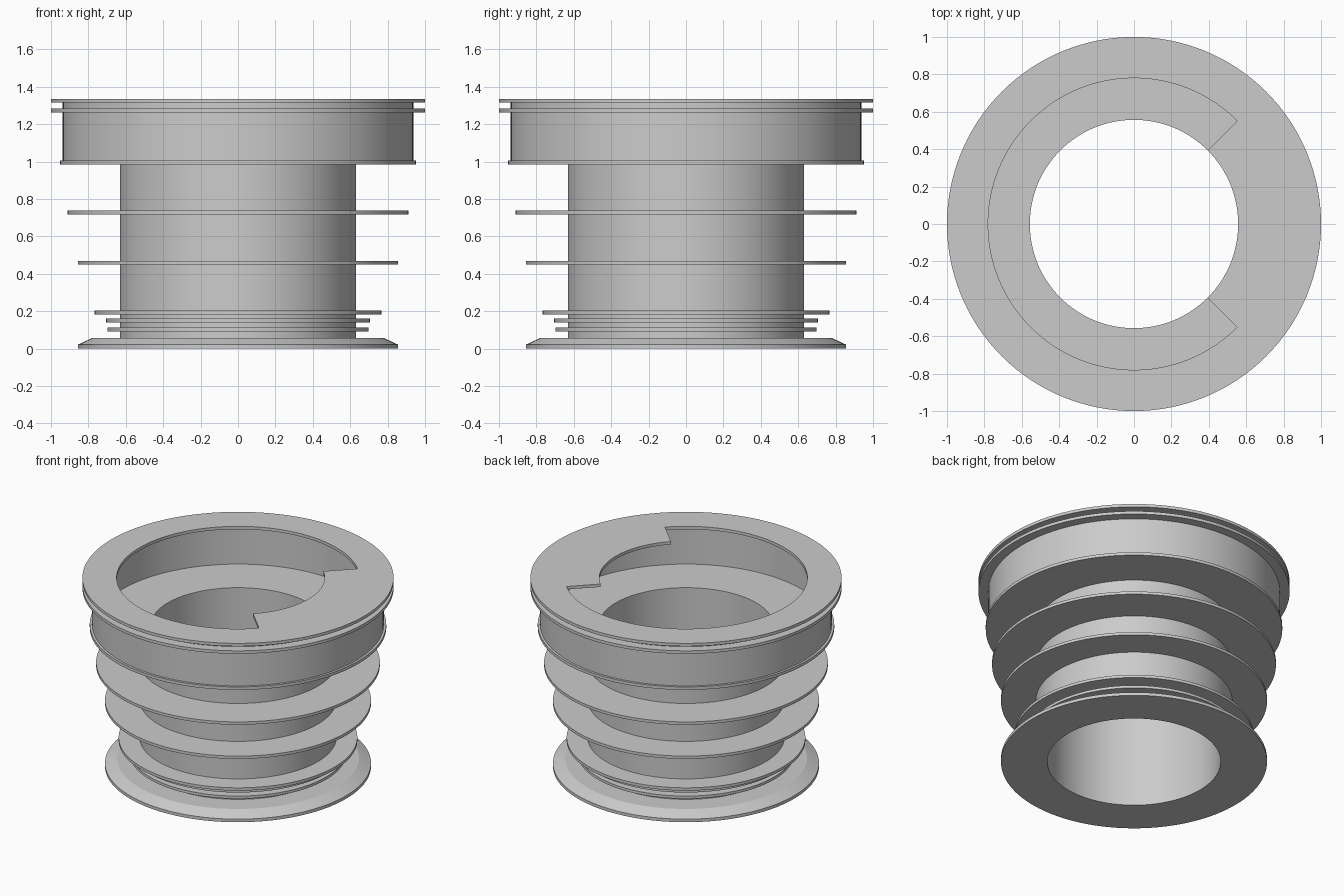
import bpy
import bmesh
import math

SEGMENTS = 128

# Remove the default cube
cube = bpy.data.objects.get("Cube")
if cube:
    bpy.data.objects.remove(cube, do_unlink=True)

# Single plain grey
GREY = (0.6, 0.6, 0.6, 1.0)
grey = bpy.data.materials.new("plain_grey")
grey.use_nodes = True
grey.diffuse_color = GREY
grey.node_tree.nodes["Principled BSDF"].inputs["Base Color"].default_value = GREY


def lathe(profile):
    """Revolve a closed (radius, z) outline around the z axis."""
    bm = bmesh.new()
    columns = []
    for i in range(SEGMENTS):
        a = 2 * math.pi * i / SEGMENTS
        columns.append([bm.verts.new((r * math.cos(a), r * math.sin(a), z))
                        for r, z in profile])
    n = len(profile)
    for i in range(SEGMENTS):
        c, d = columns[i], columns[(i + 1) % SEGMENTS]
        for j in range(n):
            k = (j + 1) % n
            bm.faces.new((c[j], d[j], d[k], c[k]))
    return bm


def finish(name, bm):
    """Turn the bmesh into a smooth-shaded object with sharp corners."""
    bmesh.ops.recalc_face_normals(bm, faces=bm.faces[:])
    mesh = bpy.data.meshes.new(name)
    bm.to_mesh(mesh)
    bm.free()
    mesh.materials.append(grey)
    obj = bpy.data.objects.new(name, mesh)
    bpy.context.collection.objects.link(obj)
    bpy.ops.object.select_all(action='DESELECT')
    obj.select_set(True)
    bpy.context.view_layer.objects.active = obj
    bpy.ops.object.shade_smooth_by_angle(angle=math.radians(15))
    return obj


def ring(name, inner, outer, low, high):
    return finish(name, lathe([(inner, low), (outer, low), (outer, high), (inner, high)]))


BORE = 0.557     # through hole
TUBE = 0.632     # outside of the neck
CUP_IN, CUP_OUT = 0.915, 0.937
RIM_IN = 0.78    # opening of the top plate

# Base flange with a sloped upper edge
finish("base_flange", lathe([(BORE, 0), (0.855, 0), (0.855, 0.022),
                             (0.778, 0.058), (BORE, 0.058)]))

# Neck tube and the cup above it
ring("neck_tube", BORE, TUBE, 0.058, 0.984)
ring("cup_floor", BORE, 0.953, 0.984, 1.005)
ring("cup_wall", CUP_IN, CUP_OUT, 1.005, 1.315)

# Thin fins around the neck: name, radius, bottom, top
for name, radius, low, high in [
        ("lower_seal_fin", 0.697, 0.093, 0.112),
        ("upper_seal_fin", 0.706, 0.141, 0.160),
        ("small_fin", 0.767, 0.183, 0.203),
        ("middle_fin", 0.855, 0.449, 0.469),
        ("large_fin", 0.912, 0.718, 0.738)]:
    ring(name, TUBE - 0.03, radius, low, high)

# Thin ring just under the top plate
ring("rim_fin", CUP_OUT - 0.01, 1.0, 1.262, 1.283)

# Top plate, with a quarter of its inner edge drawn inwards as a lug
bm = lathe([(RIM_IN, 1.315), (1.0, 1.315), (1.0, 1.336), (RIM_IN, 1.336)])
bmesh.ops.recalc_face_normals(bm, faces=bm.faces[:])
lug = []
for f in bm.faces:
    c = f.calc_center_median()
    if math.hypot(c.x, c.y) < RIM_IN + 0.01 and abs(math.atan2(c.y, c.x)) < math.pi / 4:
        lug.append(f)
moved = bmesh.ops.extrude_face_region(bm, geom=lug)["geom"]
bmesh.ops.delete(bm, geom=[f for f in lug if f.is_valid], context='FACES_ONLY')
for v in moved:
    if isinstance(v, bmesh.types.BMVert):
        v.co.x *= BORE / RIM_IN
        v.co.y *= BORE / RIM_IN
finish("top_plate_with_lug", bm)
